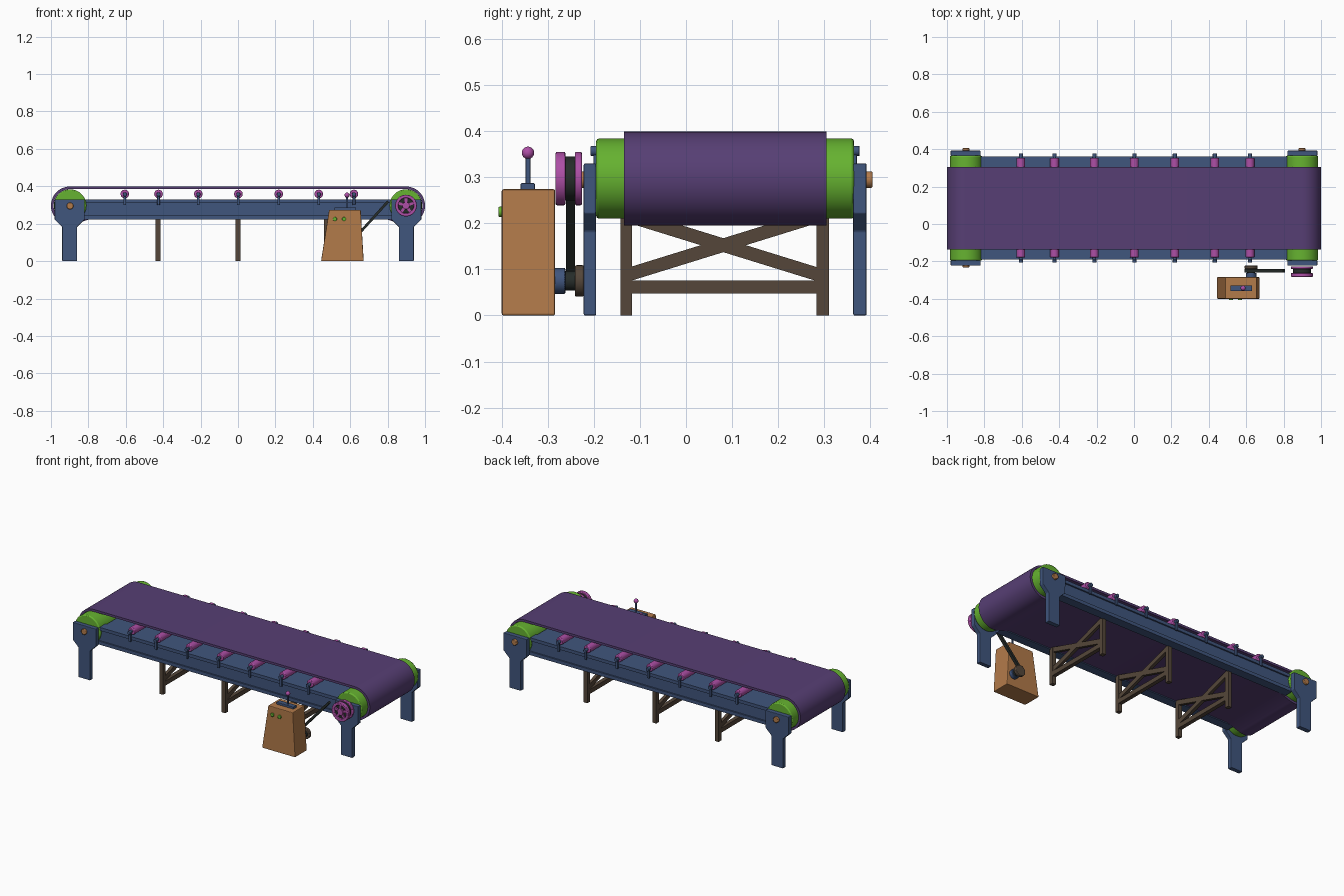
import bpy, bmesh, math
from mathutils import Matrix, Vector

if "Cube" in bpy.data.objects:
    bpy.data.objects.remove(bpy.data.objects["Cube"])


def material(name, r, g, b):
    m = bpy.data.materials.new(name)
    lin = [c / 12.92 if c < 0.04045 else ((c + 0.055) / 1.055) ** 2.4 for c in (r, g, b)]
    m.diffuse_color = (*lin, 1)
    m.use_nodes = True
    m.node_tree.nodes["Principled BSDF"].inputs["Base Color"].default_value = m.diffuse_color
    return m


PURPLE = material("purple_rubber", .34, .245, .455)
BLUE = material("blue_steel", .25, .335, .49)
ORANGE = material("orange_paint", .70, .48, .29)
GREEN = material("green_paint", .40, .70, .19)
PINK = material("pink_paint", .68, .31, .65)
BROWN = material("brown_steel", .33, .275, .225)
DARK = material("dark_rubber", .15, .175, .165)


def finish(name, bm, mat, bevel=0, smooth=True):
    bmesh.ops.recalc_face_normals(bm, faces=bm.faces)
    me = bpy.data.meshes.new(name)
    bm.to_mesh(me)
    bm.free()
    ob = bpy.data.objects.new(name, me)
    bpy.context.collection.objects.link(ob)
    me.materials.append(mat)
    if bevel:
        b = ob.modifiers.new("bevel", "BEVEL")
        b.width, b.segments, b.limit_method = bevel, 2, 'ANGLE'
    if smooth:
        bpy.ops.object.select_all(action='DESELECT')
        ob.select_set(True)
        bpy.context.view_layer.objects.active = ob
        bpy.ops.object.shade_smooth_by_angle(angle=math.radians(35))
    return ob


def box(name, x0, x1, y0, y1, z0, z1, mat, bevel=0, turn=None):
    bm = bmesh.new()
    m = Matrix.Translation(((x0 + x1) / 2, (y0 + y1) / 2, (z0 + z1) / 2))
    if turn:
        m = m @ Matrix.Rotation(turn[0], 4, turn[1])
    m = m @ Matrix.Diagonal((x1 - x0, y1 - y0, z1 - z0, 1))
    bmesh.ops.create_cube(bm, size=1, matrix=m)
    return finish(name, bm, mat, bevel, False)


def cyl(name, x, z, r, y0, y1, mat, bevel=0, n=32):
    """Cylinder along y."""
    bm = bmesh.new()
    m = Matrix.Translation((x, (y0 + y1) / 2, z)) @ Matrix.Rotation(math.pi / 2, 4, 'X')
    bmesh.ops.create_cone(bm, cap_ends=True, segments=n, radius1=r, radius2=r,
                          depth=y1 - y0, matrix=m)
    return finish(name, bm, mat, bevel)


def prism(name, pts, y0, y1, mat, bevel=0):
    """Extrude an x,z outline along y."""
    bm = bmesh.new()
    f = bm.faces.new([bm.verts.new((x, y0, z)) for x, z in pts])
    ext = bmesh.ops.extrude_face_region(bm, geom=[f])
    bmesh.ops.translate(bm, vec=(0, y1 - y0, 0),
                        verts=[v for v in ext["geom"] if isinstance(v, bmesh.types.BMVert)])
    return finish(name, bm, mat, bevel, False)


def ring(name, outer, inner, y0, y1, mat, bevel=0):
    """Closed band between two matching x,z loops, extruded along y."""
    bm = bmesh.new()
    loops = [[bm.verts.new((x, y, z)) for x, z in pts]
             for pts, y in ((outer, y0), (outer, y1), (inner, y1), (inner, y0))]
    n = len(outer)
    for k in range(4):
        a, b = loops[k], loops[(k + 1) % 4]
        for i in range(n):
            j = (i + 1) % n
            bm.faces.new((a[i], a[j], b[j], b[i]))
    return finish(name, bm, mat, bevel)


CX, CZ, MID = .898, .297, .085   # drum axis position, centre line of the bed in y


def belt_loop(off, n=28):
    """Belt outline; the return run lifts up behind the rails."""
    r = .102 - off
    half = [(.78, .228 + off)]
    for i in range(n + 1):
        a = math.radians(-107 + 197 * i / n)
        half.append((CX + r * math.cos(a), CZ + r * math.sin(a)))
    return half + [(-x, z) for x, z in reversed(half)]


def circle(cx, cz, r, n=40):
    return [(cx + r * math.cos(2 * math.pi * i / n), cz + r * math.sin(2 * math.pi * i / n))
            for i in range(n)]


# Conveyor belt loop and end drums
ring("conveyor_belt", belt_loop(0), belt_loop(.014), -.135, .305, PURPLE)
for s, side, front in ((-1, "left", -.232), (1, "right", -.215)):
    cyl(side + "_drum", s * CX, CZ, .087, -.195, .365, GREEN, .006, 48)
    cyl(side + "_shaft", s * CX, CZ - .002, .018, front, .405, ORANGE, .003, 24)

# Side legs with wide bearing plates
for s in (-1, 1):
    leg = [(-.08, .33), (.08, .33), (.08, .222), (.04, .183), (.04, 0),
           (-.04, 0), (-.04, .183), (-.08, .222)]
    for y0, y1, side in ((-.222, -.195, "front"), (.363, .392, "back")):
        prism(side + "_leg", [(s * .9 + x, z) for x, z in leg], y0, y1, BLUE, .003)

# Bed plate under the carrying run
box("bed_plate", -.81, .81, -.14, .31, .305, .329, BLUE)

# Channel rails opening outward, with roller brackets
ROLLERS = (-.605, -.425, -.212, .002, .218, .432, .62)
for d, side in ((-1, "front"), (1, "back")):
    def span(a, b):
        return sorted((MID + d * a, MID + d * b))
    edge = .275
    box(side + "_rail_web", -.83, .83, *span(.222, edge - .009), .23, .325, BLUE)
    box(side + "_rail_top_flange", -.83, .83, *span(.22, edge), .31, .33, BLUE)
    box(side + "_rail_bottom_flange", -.83, .83, *span(.22, edge), .222, .243, BLUE)
    for x in ROLLERS:
        box(side + "_roller_bracket", x - .007, x + .007, *span(edge, edge + .011),
            .30, .358, BLUE, .002)
        cyl(side + "_bracket_cap", x, .357, .011, *span(edge, edge + .017), BLUE, .002, 20)

# Carrying rollers
for x in ROLLERS:
    cyl("roller", x, .359, .023, -.18, .354, PINK, .004, 24)
    cyl("roller_axle", x, .358, .009, -.195, .368, BLUE, 0, 16)

# Braced centre stands
for x in (-.428, 0, .473):
    a, b = x - .0125, x + .0125
    box("stand_post", a, b, -.142, -.117, 0, .235, BROWN)
    box("stand_post", a, b, .283, .31, 0, .235, BROWN)
    box("stand_crossbar", a, b, -.125, .29, .048, .076, BROWN)
    ang = math.atan2(.13, .42)
    for k in (-1, 1):
        box("stand_brace", a + .003, b - .003, -.14, .302, .138, .167,
            BROWN, 0, (k * ang, 'X'))

# Drive cabinet with buttons and lever
prism("drive_cabinet", [(.444, 0), (.672, 0), (.656, .274), (.487, .274)],
      -.4, -.284, ORANGE, .004)
for x in (.518, .567):
    cyl("button", x, .225, .011, -.407, -.395, GREEN, .002, 20)
box("lever_base", .515, .632, -.359, -.328, .27, .287, BLUE, .002)
box("lever_rod", .578, .588, -.348, -.338, .28, .345, BLUE, .002)
bm = bmesh.new()
bmesh.ops.create_uvsphere(bm, u_segments=20, v_segments=12, radius=.0135,
                          matrix=Matrix.Translation((.583, -.343, .353)))
finish("lever_knob", bm, PINK)

# Motor output
cyl("motor_collar", .626, .075, .028, -.29, -.262, BLUE, .002)
cyl("motor_pulley", .626, .075, .021, -.264, -.238, DARK)
cyl("motor_flange", .626, .075, .034, -.241, -.222, BROWN, .003)

# Drive strap running up to the big pulley
p, q = Vector((.597, 0, .092)), Vector((.803, 0, .320))
c, h = (p + q) / 2, (q - p).length / 2
box("drive_strap", c.x - h, c.x + h, -.26, -.241, c.z - .007, c.z + .007, DARK, 0,
    (-math.atan2(q.z - p.z, q.x - p.x), 'Y'))

# Big spoked pulley
cyl("pulley_core", CX, CZ, .048, -.272, -.236, DARK)
cyl("pulley_back_flange", CX, CZ, .058, -.241, -.226, PINK, .003, 40)
ring("pulley_rim", circle(CX, CZ, .058), circle(CX, CZ, .041), -.283, -.262, PINK, .003)
cyl("pulley_hub", CX, CZ, .02, -.283, -.262, PINK, .002, 24)
for i in range(5):
    t = math.pi / 2 + i * math.tau / 5
    x, z = CX + .03 * math.cos(t), CZ + .03 * math.sin(t)
    box("pulley_spoke", x - .017, x + .017, -.28, -.265, z - .007, z + .007, PINK, 0, (-t, 'Y'))
